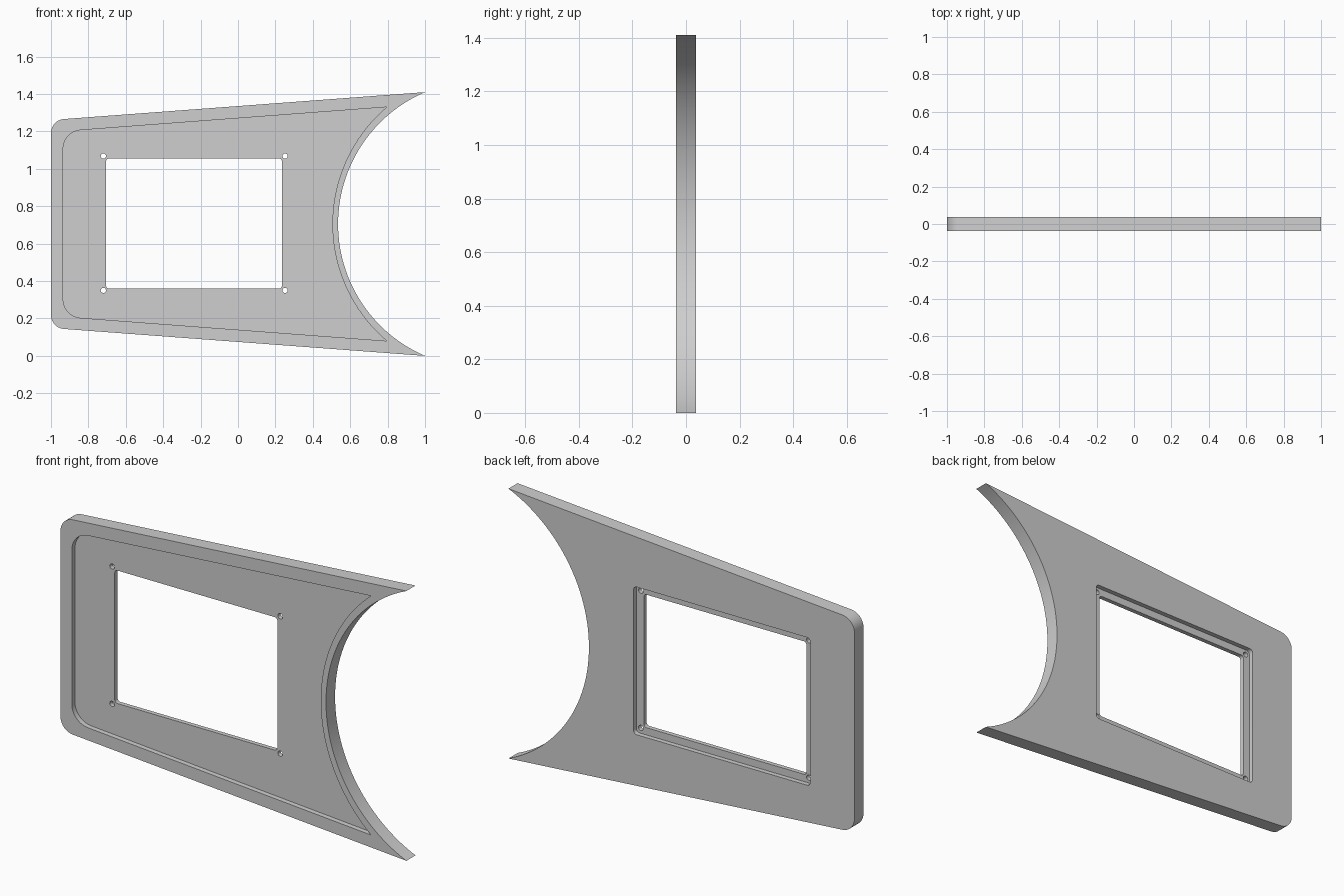
import bpy, bmesh, math
from mathutils import Vector

cube = bpy.data.objects.get("Cube")
if cube:
    bpy.data.objects.remove(cube, do_unlink=True)

MID = 0.705      # height of the symmetry line
HALF = 0.0375    # half the plate thickness

grey = bpy.data.materials.new("light_grey")
grey.use_nodes = True
grey.diffuse_color = (0.62, 0.62, 0.62, 1)
grey.node_tree.nodes["Principled BSDF"].inputs["Base Color"].default_value = (0.62, 0.62, 0.62, 1)


def fillet(before, corner, after, radius, steps=10):
    """Points of a round that replaces one corner of an outline."""
    c = Vector(corner)
    u, v = (Vector(before) - c).normalized(), (Vector(after) - c).normalized()
    half = u.angle(v) / 2
    centre = c + (u + v).normalized() * radius / math.sin(half)
    start = (c + u * radius / math.tan(half) - centre).normalized()
    end = (c + v * radius / math.tan(half) - centre).normalized()
    return [centre + start.slerp(end, i / steps).normalized() * radius for i in range(steps + 1)]


def rounded_rect(x0, x1, z0, z1, radius):
    c = [(x0, z0), (x1, z0), (x1, z1), (x0, z1)]
    return [p for i in range(4) for p in fillet(c[i - 1], c[i], c[(i + 1) % 4], radius, 6)]


def tapered_outline(left, left_half, tip, tip_half, arc_x, corner_radius, steps=56):
    """Tapered shape with two round corners and a concave arc on the wide end."""
    tl, bl = (left, MID + left_half), (left, MID - left_half)
    tt, bt = (tip, MID + tip_half), (tip, MID - tip_half)
    pts = fillet(tt, tl, bl, corner_radius) + fillet(tl, bl, bt, corner_radius)
    sag = tip - arc_x
    radius = (tip_half ** 2 + sag ** 2) / (2 * sag)
    sweep = math.asin(tip_half / radius)
    for i in range(steps + 1):
        a = sweep * (2 * i / steps - 1)
        pts.append(Vector((arc_x + radius * (1 - math.cos(a)), MID + radius * math.sin(a))))
    return pts


def circle(x, z, radius, steps=20):
    turn = 2 * math.pi / steps
    return [(x + radius * math.cos(i * turn), z + radius * math.sin(i * turn)) for i in range(steps)]


def prism(name, outline, y0, y1):
    bm = bmesh.new()
    face = bm.faces.new([bm.verts.new((x, y0, z)) for x, z in outline])
    grown = bmesh.ops.extrude_face_region(bm, geom=[face])["geom"]
    verts = [g for g in grown if isinstance(g, bmesh.types.BMVert)]
    bmesh.ops.translate(bm, verts=verts, vec=(0, y1 - y0, 0))
    bmesh.ops.recalc_face_normals(bm, faces=bm.faces)
    mesh = bpy.data.meshes.new(name)
    bm.to_mesh(mesh)
    bm.free()
    mesh.materials.append(grey)
    obj = bpy.data.objects.new(name, mesh)
    bpy.context.collection.objects.link(obj)
    return obj


# Main plate
plate = prism("bezel_plate", tapered_outline(-1, 0.556, 1, 0.705, 0.535, 0.075), -HALF, HALF)

# Front recess, rear ledge and window opening
cutters = [
    prism("front_recess_cutter", tapered_outline(-0.935, 0.495, 0.795, 0.625, 0.505, 0.1), -0.1, -0.011),
    prism("rear_ledge_cutter", rounded_rect(-0.745, 0.278, 0.322, 1.094, 0.02), 0.0125, 0.1),
    prism("window_cutter", rounded_rect(-0.705, 0.235, 0.36, 1.055, 0.015), -0.1, 0.1),
]

# Screw holes at the window corners
for x in (-0.72, 0.252):
    for z in (0.35, 1.068):
        cutters.append(prism("screw_hole_cutter", circle(x, z, 0.014), -0.1, 0.1))

# Cut the plate, then drop the cutters
bpy.ops.object.select_all(action='DESELECT')
bpy.context.view_layer.objects.active = plate
plate.select_set(True)
for cutter in cutters:
    cutter.hide_render = True
    mod = plate.modifiers.new(cutter.name, 'BOOLEAN')
    mod.operation = 'DIFFERENCE'
    mod.solver = 'EXACT'
    mod.object = cutter
    bpy.ops.object.modifier_apply(modifier=mod.name)
    bpy.data.objects.remove(cutter, do_unlink=True)

bpy.ops.object.shade_smooth_by_angle(angle=math.radians(30))
